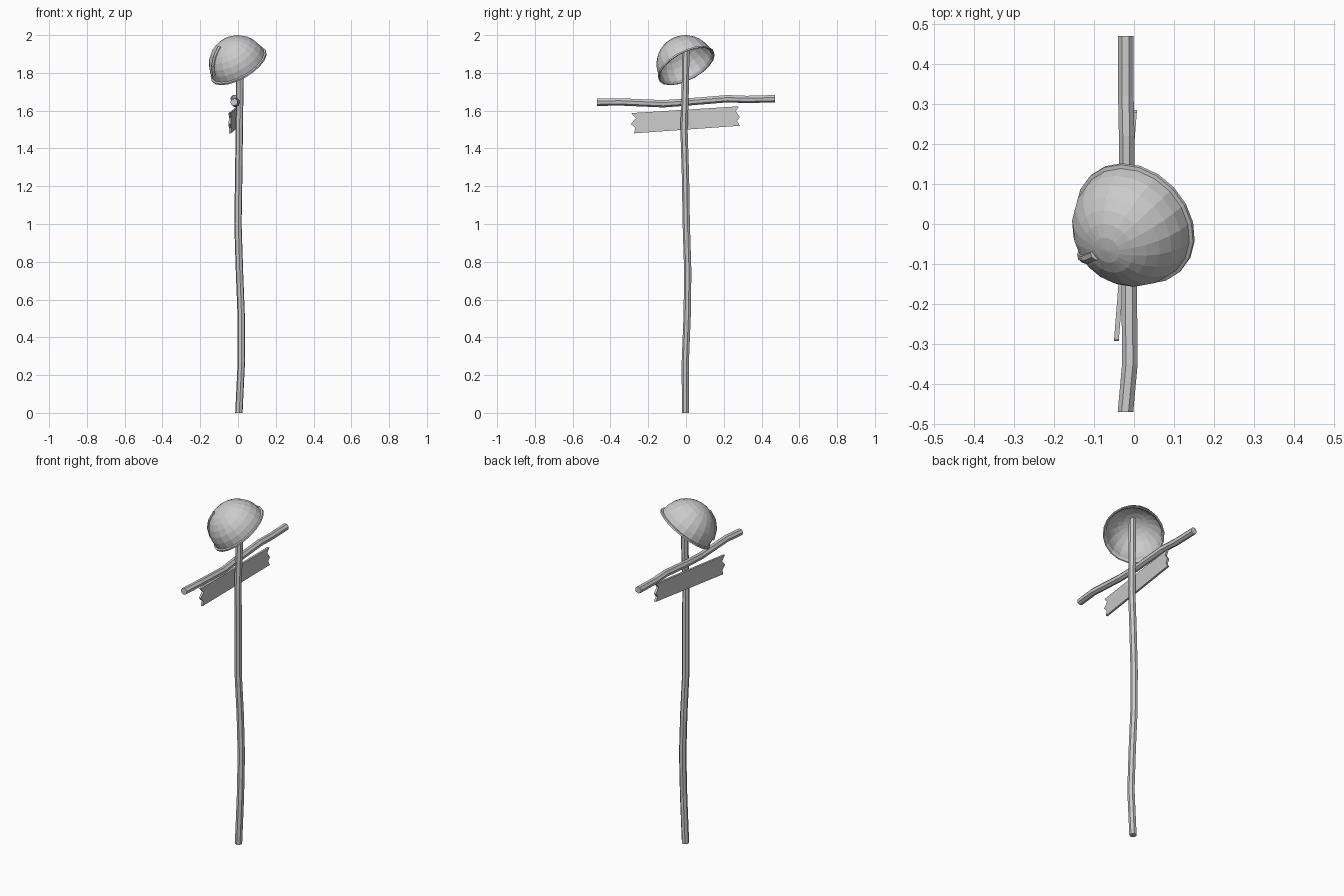
import bpy, bmesh
from math import sin, cos, pi, radians
from mathutils import Vector, Matrix

if "Cube" in bpy.data.objects:
    bpy.data.objects.remove(bpy.data.objects["Cube"])


def finish(name, bm, loc=(0, 0, 0)):
    bmesh.ops.recalc_face_normals(bm, faces=bm.faces)
    me = bpy.data.meshes.new(name)
    bm.to_mesh(me)
    bm.free()
    ob = bpy.data.objects.new(name, me)
    ob.location = loc
    bpy.context.collection.objects.link(ob)
    return ob


def stick(name, path, u, v, r, sides=7):
    """Crooked branch: polygon rings (spanned by u, v) joined along a path."""
    bm = bmesh.new()
    u, v = Vector(u), Vector(v)
    rings = []
    for p in path:
        ring = []
        for i in range(sides):
            a = 2 * pi * i / sides + 0.3
            ring.append(bm.verts.new(Vector(p) + u * r * cos(a) + v * r * sin(a)))
        rings.append(ring)
    for a, b in zip(rings, rings[1:]):
        for i in range(sides):
            j = (i + 1) % sides
            bm.faces.new((a[i], a[j], b[j], b[i]))
    bm.faces.new(rings[0])
    bm.faces.new(rings[-1])
    return finish(name, bm)


# Upright pole
stick("pole", [(.005, -.002, 0), (.018, -.003, .27), (.017, .007, .52),
               (.008, .010, .75), (0, .002, 1.0), (.004, -.002, 1.25),
               (.007, -.010, 1.5), (.010, -.003, 1.72), (.010, 0, 1.93)],
      (1, 0, 0), (0, 1, 0), .02)

# Cross stick
stick("cross_stick", [(-.021, -.47, 1.645), (-.010, -.35, 1.647), (-.012, -.12, 1.637),
                      (-.018, 0, 1.646), (-.018, .22, 1.664), (-.020, .32, 1.660),
                      (-.020, .47, 1.664)],
      (1, 0, 0), (0, 0, 1), .02)

# Broken plank with jagged ends, outline in (y, z)
outline = [(-.275, 1.48), (.285, 1.52), (.27, 1.545), (.285, 1.566), (.263, 1.597),
           (.28, 1.623), (-.29, 1.587), (-.265, 1.56), (-.292, 1.53), (-.268, 1.508)]
bm = bmesh.new()
face = bm.faces.new([bm.verts.new((-.027 + .079 * y, y, z)) for y, z in outline])
new = bmesh.ops.extrude_face_region(bm, geom=[face])["geom"]
bmesh.ops.translate(bm, vec=(.012, 0, 0),
                    verts=[g for g in new if isinstance(g, bmesh.types.BMVert)])
finish("plank", bm)

# Helmet bowl: spun shell with a flared lip, tilted to the front left
R, RINGS, SEGS = .155, 7, 20
axis = Vector((-.45, -.42, .79)).normalized()
centre = Vector((0, -.002, 1.845))
outer = [(R * sin(k * pi / 14), R * cos(k * pi / 14)) for k in range(RINGS + 1)]
inner = [(r * .96, z * .96) for r, z in reversed(outer)]
profile = outer + [(.164, -.003), (.164, -.012), (.158, -.012)] + inner
bm = bmesh.new()
pts = [bm.verts.new((r, 0, z)) for r, z in profile]
edges = [bm.edges.new(e) for e in zip(pts, pts[1:])]
bmesh.ops.spin(bm, geom=pts + edges, cent=(0, 0, 0), axis=(0, 0, 1),
               angle=2 * pi, steps=SEGS, use_duplicate=False)
bmesh.ops.remove_doubles(bm, verts=bm.verts, dist=.0005)
bmesh.ops.transform(bm, matrix=axis.to_track_quat('Z', 'Y').to_matrix().to_4x4(),
                    verts=bm.verts)
finish("helmet", bm, centre)

# Raised strip on the side of the helmet
bm = bmesh.new()
rows = []
mid = [Vector((-.103, -.080, .095)), Vector((-.124, -.088, .045)),
       Vector((-.132, -.082, -.005)), Vector((-.126, -.066, -.06))]
for p in mid:
    n = p.normalized()
    side = n.cross(Vector((0, 0, 1))).normalized()
    rows.append([bm.verts.new(n * h + side * w) for h, w in
                 ((.150, -.012), (.160, -.012), (.164, 0), (.160, .012), (.150, .012))])
for a, b in zip(rows, rows[1:]):
    for i in range(5):
        j = (i + 1) % 5
        bm.faces.new((a[i], a[j], b[j], b[i]))
bm.faces.new(rows[0])
bm.faces.new(rows[-1])
finish("helmet_strip", bm, centre)
